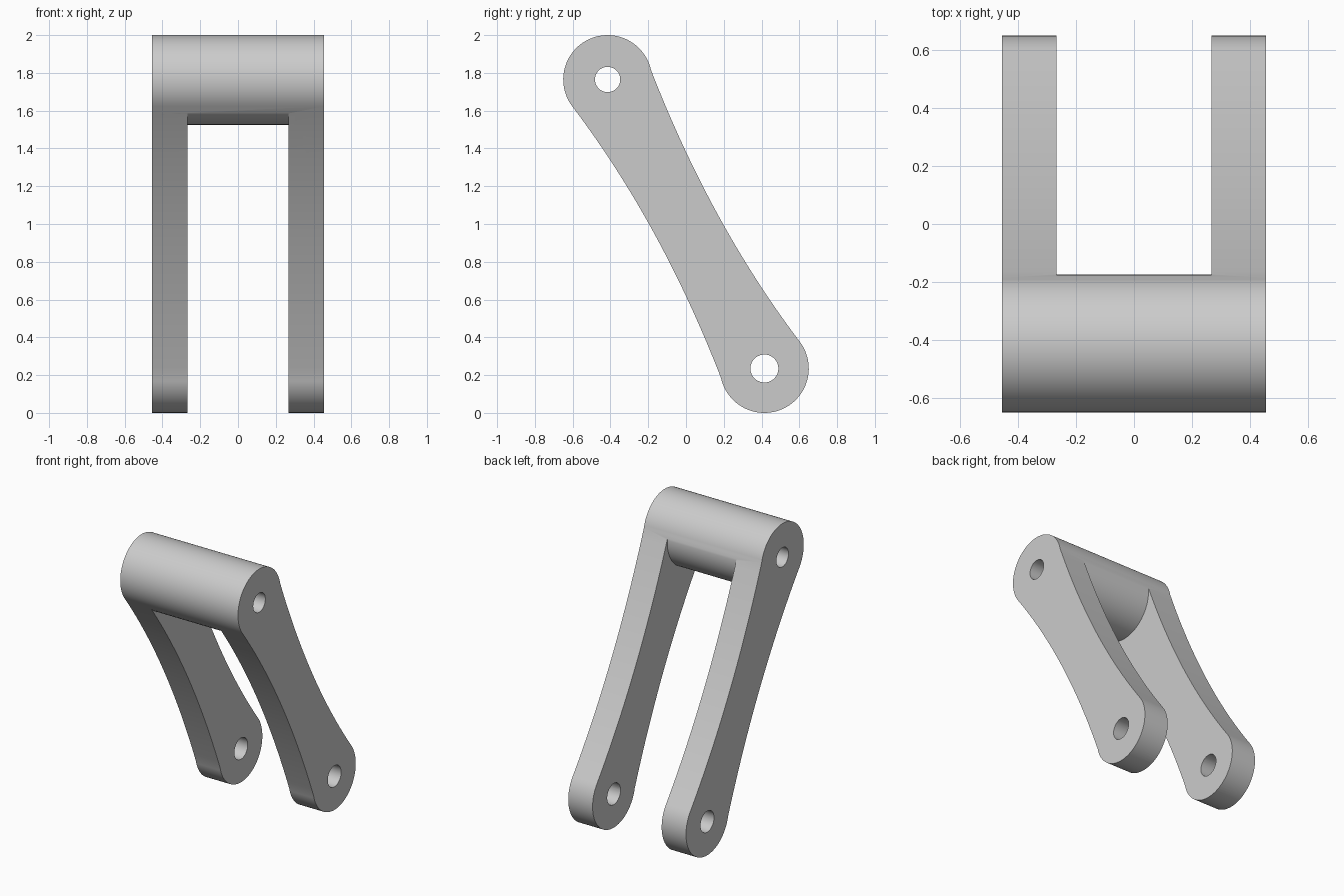
import bpy
import bmesh
import math
from mathutils import Vector

if "Cube" in bpy.data.objects:
    bpy.data.objects.remove(bpy.data.objects["Cube"], do_unlink=True)

HALF_WIDTH = 0.455      # outer half width
HALF_GAP = 0.267        # half the space between the arms
RADIUS = 0.235          # rounded ends
TOP = Vector((-0.415, 1.765))
BOTTOM = Vector((0.415, 0.235))

grey = bpy.data.materials.new("plain grey")
grey.use_nodes = True
colour = (0.6, 0.6, 0.6, 1)
grey.diffuse_color = colour
grey.node_tree.nodes["Principled BSDF"].inputs["Base Color"].default_value = colour


def arc(centre, radius, start, end, steps):
    """Points on a circle in the side (y, z) plane, angles in degrees."""
    angles = [math.radians(start + (end - start) * i / steps) for i in range(steps + 1)]
    return [centre + radius * Vector((math.cos(a), math.sin(a))) for a in angles]


def bow(start, middle, end, steps=28):
    """Inner points of a shallow curve passing through the middle point."""
    control = 2 * middle - (start + end) / 2
    ts = [i / steps for i in range(1, steps)]
    return [(1 - t) ** 2 * start + 2 * t * (1 - t) * control + t * t * end for t in ts]


def prism(name, loops, half_width):
    """Fill an outline with holes and extrude it along x."""
    bm = bmesh.new()
    for loop in loops:
        verts = [bm.verts.new((-half_width, p.x, p.y)) for p in loop]
        for i, v in enumerate(verts):
            bm.edges.new((verts[i - 1], v))
    bmesh.ops.triangle_fill(bm, use_beauty=True, edges=bm.edges[:], normal=(1, 0, 0))
    extruded = bmesh.ops.extrude_face_region(bm, geom=bm.faces[:], use_keep_orig=True)
    moved = [g for g in extruded["geom"] if isinstance(g, bmesh.types.BMVert)]
    bmesh.ops.translate(bm, verts=moved, vec=(2 * half_width, 0, 0))
    bmesh.ops.recalc_face_normals(bm, faces=bm.faces[:])
    mesh = bpy.data.meshes.new(name)
    bm.to_mesh(mesh)
    bm.free()
    mesh.materials.append(grey)
    obj = bpy.data.objects.new(name, mesh)
    bpy.context.collection.objects.link(obj)
    return obj


# Side profile: two rounded ends joined by waisted edges, with pin holes
head = arc(TOP, RADIUS, 12.5, 217, 48)
foot = arc(BOTTOM, RADIUS, 192.5, 397, 48)
front_edge = bow(head[-1], Vector((-0.17, 0.953)), foot[0])
back_edge = bow(foot[-1], Vector((0.17, 1.047)), head[0])
top_hole = arc(TOP, 0.067, 0, 360, 40)[:-1]
bottom_hole = arc(BOTTOM, 0.074, 0, 360, 40)[:-1]
link = prism("forked_link", [head + front_edge + foot + back_edge, top_hole, bottom_hole], HALF_WIDTH)

# Slot between the arms, leaving a round barrel at the top
frame = [Vector(p) for p in ((-1, -1), (1, -1), (1, 3), (-1, 3))]
barrel = arc(TOP, 0.24, 0, 360, 96)[:-1]
slot = prism("slot_cutter", [frame, barrel], HALF_GAP)
slot.hide_render = True

cut = link.modifiers.new("slot", "BOOLEAN")
cut.operation = "DIFFERENCE"
cut.solver = "EXACT"
cut.object = slot

bpy.ops.object.select_all(action="DESELECT")
bpy.context.view_layer.objects.active = link
link.select_set(True)
bpy.ops.object.modifier_apply(modifier=cut.name)
bpy.data.objects.remove(slot, do_unlink=True)
bpy.ops.object.shade_smooth_by_angle(angle=math.radians(30))
